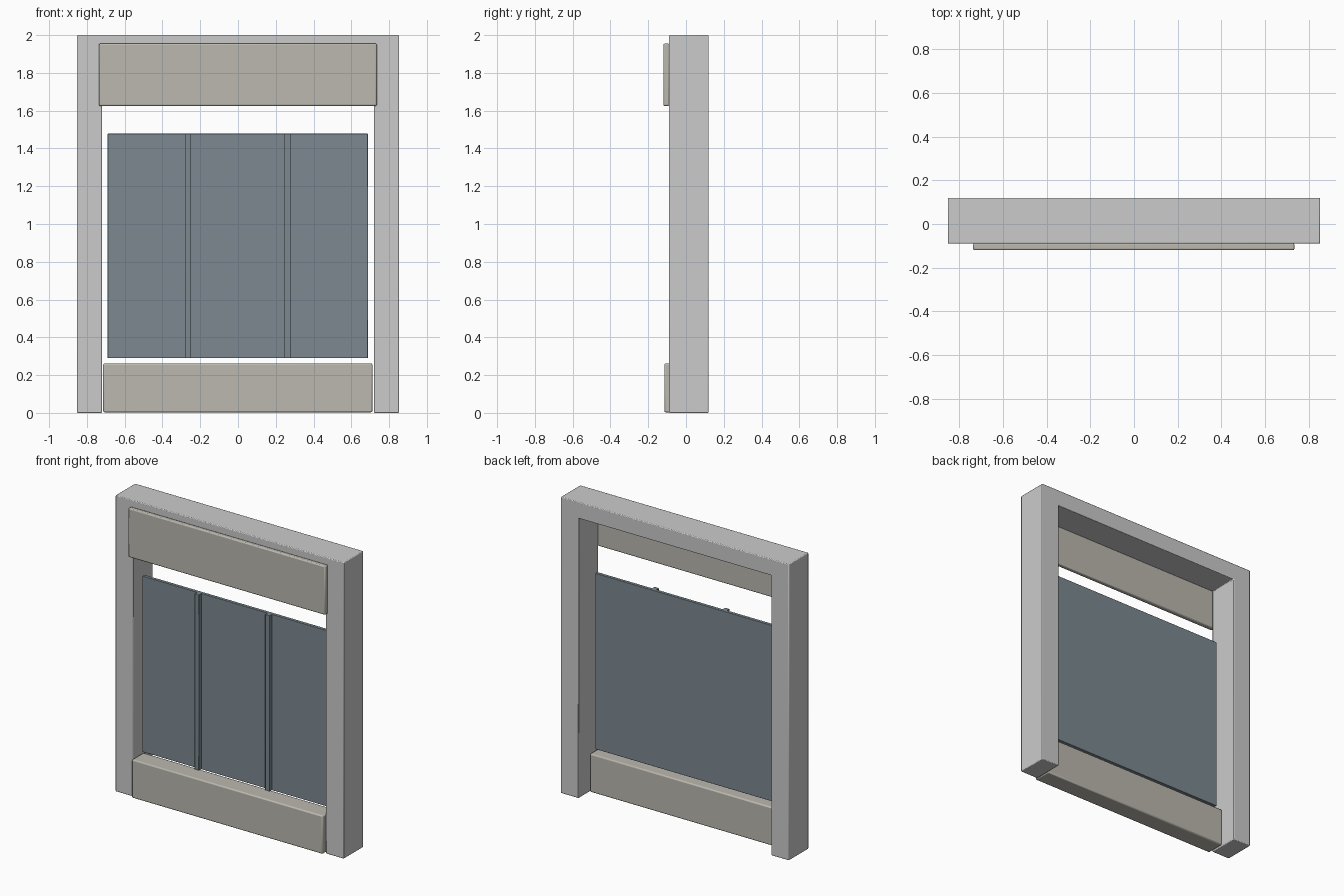
import bpy, bmesh

if "Cube" in bpy.data.objects:
    bpy.data.objects.remove(bpy.data.objects["Cube"])


def material(name, rgb):
    m = bpy.data.materials.new(name)
    m.diffuse_color = (*rgb, 1)
    m.use_nodes = True
    m.node_tree.nodes["Principled BSDF"].inputs["Base Color"].default_value = m.diffuse_color
    return m


def finish(ob, bevel, mat):
    if mat:
        ob.data.materials.append(mat)
    if bevel:
        b = ob.modifiers.new("soft_edges", 'BEVEL')
        b.width, b.segments = bevel, 2
    bpy.ops.object.select_all(action='DESELECT')
    ob.select_set(True)
    bpy.context.view_layer.objects.active = ob
    bpy.ops.object.shade_smooth_by_angle()
    return ob


def box(name, x, y, z, bevel=0, mat=None):
    bpy.ops.mesh.primitive_cube_add(size=1)
    ob = bpy.context.object
    ob.name = name
    spans = (x, y, z)
    for v in ob.data.vertices:
        v.co = [a + (b - a) * (c + 0.5) for (a, b), c in zip(spans, v.co)]
    return finish(ob, bevel, mat)


stone = material("warm_grey", (0.5, 0.48, 0.43))
glass = material("blue_grey", (0.2, 0.25, 0.28))

# Surround: inverted U outline extruded front to back
W, I, H, T = 0.853, 0.719, 2.0, 1.89
outline = [(-W, 0), (-I, 0), (-I, T), (I, T), (I, 0), (W, 0), (W, H), (-W, H)]
bm = bmesh.new()
face = bm.faces.new([bm.verts.new((x, -0.09, z)) for x, z in outline])
ext = bmesh.ops.extrude_face_region(bm, geom=[face])
bmesh.ops.translate(bm, vec=(0, 0.21, 0),
                    verts=[g for g in ext["geom"] if isinstance(g, bmesh.types.BMVert)])
bmesh.ops.recalc_face_normals(bm, faces=bm.faces)
mesh = bpy.data.meshes.new("surround")
bm.to_mesh(mesh)
bm.free()
surround = bpy.data.objects.new("surround", mesh)
bpy.context.collection.objects.link(surround)
finish(surround, 0.005, None)

# Fascia board over the opening and sill block at the bottom
box("fascia", (-0.737, 0.735), (-0.12, -0.088), (1.625, 1.955), 0.007, stone)
box("sill", (-0.714, 0.712), (-0.115, 0.01), (0.003, 0.262), 0.008, stone)

# Window pane with two vertical bars
box("pane", (-0.69, 0.688), (-0.036, -0.014), (0.29, 1.478), 0.002, glass)
for side, x in (("left", -0.265), ("right", 0.262)):
    box(side + "_bar", (x - 0.016, x + 0.016), (-0.062, -0.03), (0.29, 1.478), 0.002, glass)
